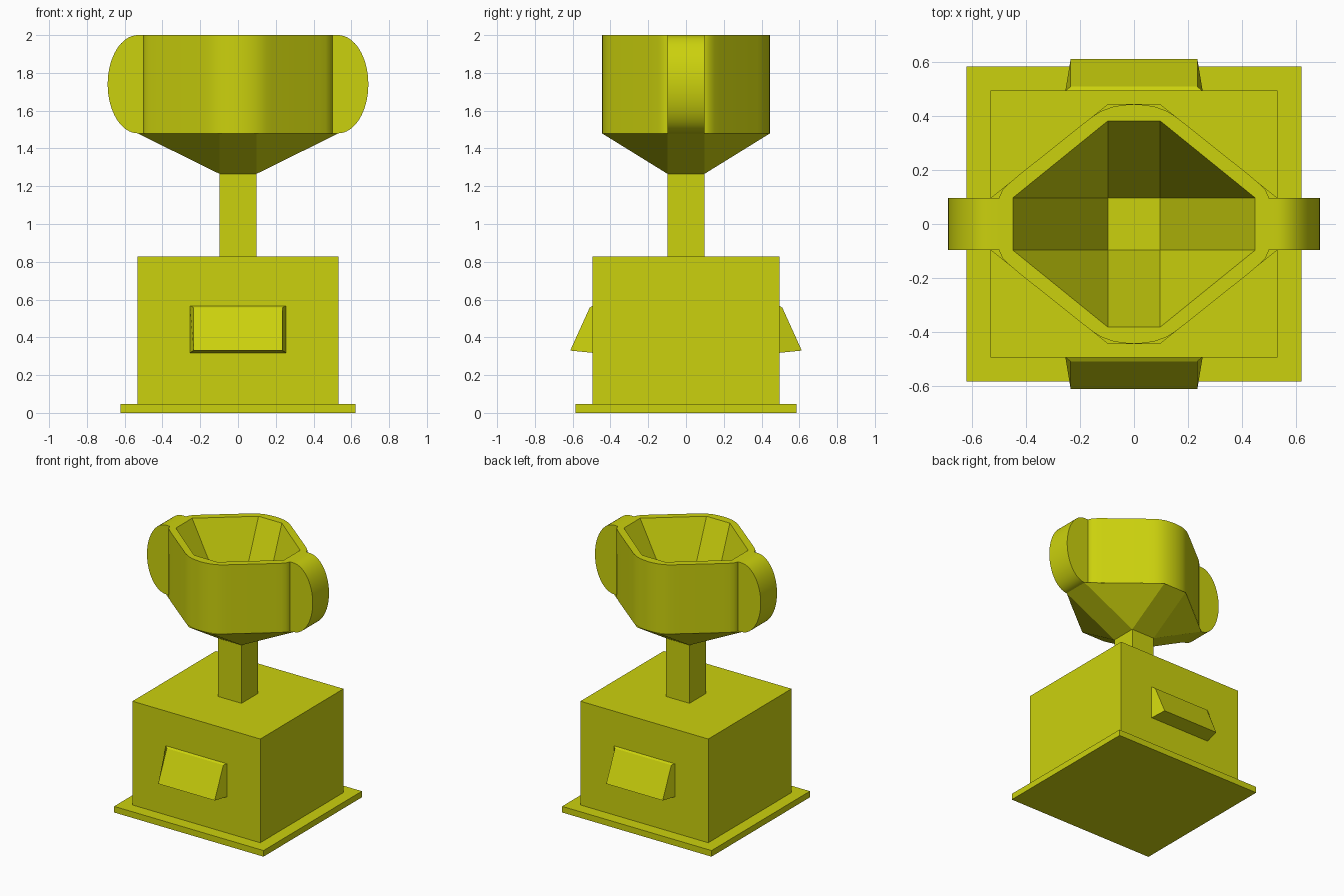
import bpy, bmesh, math

if "Cube" in bpy.data.objects:
    bpy.data.objects.remove(bpy.data.objects["Cube"])

mat = bpy.data.materials.new("yellow_green")
mat.diffuse_color = (0.60, 0.64, 0.004, 1)
mat.use_nodes = True
mat.node_tree.nodes["Principled BSDF"].inputs["Base Color"].default_value = mat.diffuse_color


def finish(bm, name, smooth=False):
    me = bpy.data.meshes.new(name)
    bm.to_mesh(me)
    bm.free()
    me.materials.append(mat)
    ob = bpy.data.objects.new(name, me)
    bpy.context.collection.objects.link(ob)
    if smooth:
        bpy.ops.object.select_all(action='DESELECT')
        ob.select_set(True)
        bpy.context.view_layer.objects.active = ob
        bpy.ops.object.shade_smooth_by_angle(angle=math.radians(28))
    return ob


def ring(bm, pts, z):
    return [bm.verts.new((x, y, z)) for x, y in pts]


def loft(bm, a, b):
    n = len(a)
    for i in range(n):
        j = (i + 1) % n
        bm.faces.new((a[i], a[j], b[j], b[i]))


def box(name, hx, hy, z0, z1):
    bm = bmesh.new()
    pts = [(-hx, -hy), (hx, -hy), (hx, hy), (-hx, hy)]
    a, b = ring(bm, pts, z0), ring(bm, pts, z1)
    loft(bm, a, b)
    bm.faces.new(a[::-1])
    bm.faces.new(b)
    return finish(bm, name)


def octagon(a, b, c=0.097):
    return [(a, -c), (a, c), (c, b), (-c, b), (-a, c), (-a, -c), (-c, -b), (c, -b)]


# pedestal and stem
box("base_plate", 0.622, 0.585, 0, 0.046)
box("pedestal", 0.532, 0.495, 0.046, 0.827)
box("stem", 0.097, 0.097, 0.827, 1.27)

# wedge plaques, front and back
for s, name in ((-1, "front_plaque"), (1, "back_plaque")):
    bm = bmesh.new()
    back = [bm.verts.new((x, s * 0.494, z)) for x, z in
            ((-0.255, 0.318), (0.255, 0.318), (0.255, 0.567), (-0.255, 0.567))]
    face = [bm.verts.new((x, s * y, z)) for x, y, z in
            ((-0.235, 0.613, 0.33), (0.235, 0.613, 0.33),
             (0.235, 0.51, 0.557), (-0.235, 0.51, 0.557))]
    loft(bm, back, face)
    bm.faces.new(back[::-1])
    bm.faces.new(face)
    bmesh.ops.recalc_face_normals(bm, faces=bm.faces)
    finish(bm, name)

# cup underside: square stem flaring to an octagon with a small ledge
bm = bmesh.new()
low = ring(bm, octagon(0.097, 0.097), 1.265)
top = ring(bm, octagon(0.532, 0.445), 1.48)
lip = ring(bm, octagon(0.46, 0.38), 1.48)
loft(bm, low, top)
loft(bm, top, lip)
bmesh.ops.remove_doubles(bm, verts=bm.verts, dist=1e-5)
finish(bm, "cup_underside")

# cup wall with rounded corners, rim and tapered hollow
q = [(0.5, 0.1), (0.488, 0.127), (0.465, 0.15), (0.43, 0.18), (0.18, 0.379),
     (0.15, 0.402), (0.12, 0.42), (0.08, 0.435), (0.04, 0.442)]
half = q + [(0, 0.445)] + [(-x, y) for x, y in reversed(q)]
outline = half + [(-x, -y) for x, y in half]
outline = [p for i, p in enumerate(outline) if p not in outline[:i]]
bm = bmesh.new()
a, b = ring(bm, outline, 1.48), ring(bm, outline, 2.0)
loft(bm, a, b)
inner = ring(bm, octagon(0.45, 0.383), 2.0)
floor = ring(bm, octagon(0.097, 0.097), 1.29)
loft(bm, inner, floor)
rim = [bm.edges.get((r[i], r[i - 1])) for r in (b, inner) for i in range(len(r))]
bmesh.ops.triangle_fill(bm, edges=rim, use_beauty=True, normal=(0, 0, 1))
bm.faces.new((floor[0], floor[1], floor[3], floor[5]))
bmesh.ops.remove_doubles(bm, verts=bm.verts, dist=1e-5)
finish(bm, "cup_wall", True)

# solid rounded handles
for s, name in ((1, "right_handle"), (-1, "left_handle")):
    n = 32
    prof = [(0.499, 1.48)]
    for i in range(n + 1):
        t = -math.pi / 2 + math.pi * i / n
        prof.append((0.53 + 0.16 * math.cos(t), 1.74 + 0.26 * math.sin(t)))
    prof.append((0.499, 2.0))
    bm = bmesh.new()
    a = [bm.verts.new((s * x, -0.097, z)) for x, z in prof]
    b = [bm.verts.new((s * x, 0.097, z)) for x, z in prof]
    loft(bm, a, b)
    bm.faces.new(a[::-1])
    bm.faces.new(b)
    bmesh.ops.recalc_face_normals(bm, faces=bm.faces)
    finish(bm, name, True)
